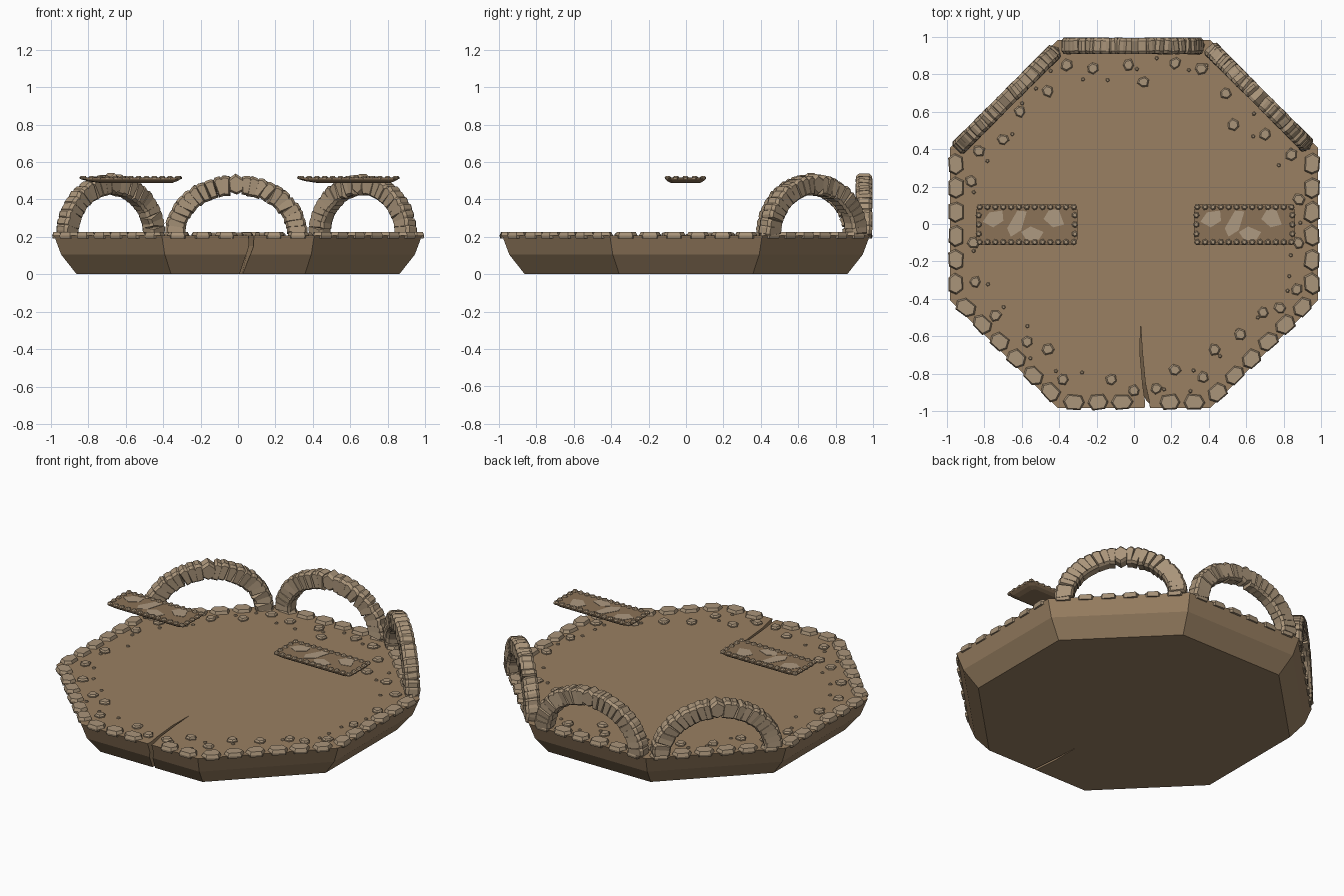
import bpy, bmesh, math, random
from mathutils import Matrix, Vector

if "Cube" in bpy.data.objects:
    bpy.data.objects.remove(bpy.data.objects["Cube"])

random.seed(7)
T, R = Matrix.Translation, Matrix.Rotation
TOP = 0.207


def material(name, rgb):
    m = bpy.data.materials.new(name)
    m.diffuse_color = [(c / 255) ** 2.2 for c in rgb] + [1]
    m.use_nodes = True
    m.node_tree.nodes["Principled BSDF"].inputs["Base Color"].default_value = m.diffuse_color
    return m


EARTH = material("earth", (152, 127, 98))
STONE = material("stone", (168, 147, 121))
SLAB = material("slab", (138, 114, 88))
PALE = material("pale_patch", (172, 152, 128))


def prism(bm, outline, layers, mat=Matrix(), jitter=0.0):
    """Stack scaled copies of an outline; layers are (z, scale, x shift)."""
    pts = [(x + random.uniform(-jitter, jitter), y + random.uniform(-jitter, jitter)) for x, y in outline]
    rings = [[bm.verts.new(mat @ Vector((x * s + dx, y * s, z))) for x, y in pts] for z, s, dx in layers]
    n = len(pts)
    for a, b in zip(rings, rings[1:]):
        for i in range(n):
            bm.faces.new((a[i], a[(i + 1) % n], b[(i + 1) % n], b[i]))
    bm.faces.new(rings[0][::-1])
    bm.faces.new(rings[-1])


def finish(bm, name, mat):
    bmesh.ops.recalc_face_normals(bm, faces=bm.faces)
    me = bpy.data.meshes.new(name)
    bm.to_mesh(me)
    bm.free()
    ob = bpy.data.objects.new(name, me)
    bpy.context.collection.objects.link(ob)
    me.materials.append(mat)
    return ob


def ngon(n, r, phase=0.0):
    return [(r * math.cos(phase + i * math.tau / n), r * math.sin(phase + i * math.tau / n)) for i in range(n)]


def edge(k, along, radius, z):
    """Frame on octagon side k (0 is the front)."""
    return R(k * math.pi / 4, 4, 'Z') @ T((along, -radius, z))


# Octagonal platform with a crack cut through its front
bm = bmesh.new()
octagon = ngon(8, 1 / math.cos(math.pi / 8), math.pi / 8)
prism(bm, octagon, [(0, 0.862, 0), (0.105, 0.945, 0), (TOP, 0.983, 0)])
platform = finish(bm, "platform", EARTH)

bm = bmesh.new()
crack = [(0.03, -0.52), (0.028, -0.7), (0.042, -0.86), (0.055, -0.95), (0.045, -1.1),
         (0.09, -1.1), (0.078, -0.95), (0.056, -0.85), (0.04, -0.68)]
prism(bm, crack, [(-0.05, 1, -0.045), (0.1, 1, -0.012), (0.15, 1, 0.004), (0.3, 1, 0.005)])
cutter = finish(bm, "crack_cutter", EARTH)
cut = platform.modifiers.new("crack", 'BOOLEAN')
cut.object, cut.operation, cut.solver = cutter, 'DIFFERENCE', 'EXACT'
bpy.context.view_layer.objects.active = platform
bpy.ops.object.modifier_apply(modifier="crack")
bpy.data.objects.remove(cutter)

# Flat hexagonal stones around the rim
bm = bmesh.new()
rim_hex = [(-0.058, 0), (-0.036, -0.04), (0.036, -0.04), (0.058, 0), (0.036, 0.04), (-0.036, 0.04)]
for k in range(8):
    for i in range(6):
        if k == 0 and i == 3:
            continue  # gap at the crack
        turn = R(random.uniform(-0.08, 0.08), 4, 'Z')
        prism(bm, rim_hex, [(0, 0.92, 0), (0.014, 1.0, 0), (0.033, 0.84, 0)],
              edge(k, (i - 2.5) * 0.128, 0.952, 0.192) @ turn, 0.004)
finish(bm, "rim_stones", STONE)

# Three arches of wedge stones on the back sides
wedge = [(-0.018, -0.052), (0.018, -0.052), (0.028, 0.045), (0.012, 0.055), (-0.012, 0.055), (-0.028, 0.045)]
keystone = [(0, -0.054), (0.04, -0.03), (0.048, 0.03), (0, 0.06), (-0.048, 0.03), (-0.04, -0.03)]
COUNT = 23
for k, name in ((3, "right_arch"), (4, "back_arch"), (5, "left_arch")):
    bm = bmesh.new()
    for i in range(COUNT):
        t = math.radians(4 + 172 * i / (COUNT - 1))
        mid = i == COUNT // 2
        if abs(i - COUNT // 2) == 1:
            t += math.copysign(0.03, t - math.pi / 2)
        tilt = 0 if mid else random.uniform(-0.12, 0.12)
        m = (edge(k, 0.01, 0.952, 0.218) @ T((0.325 * math.cos(t), 0, 0.258 * math.sin(t)))
             @ R(math.pi / 2 - t + tilt, 4, 'Y') @ R(math.pi / 2, 4, 'X') @ R(tilt * 1.2, 4, 'Y'))
        prism(bm, keystone if mid else wedge,
              [(-0.043, 0.78, 0), (-0.027, 1, 0), (0.027, 1, 0), (0.043, 0.78, 0)], m, 0.004)
    finish(bm, name, STONE)

# Loose stones and small pebbles on the floor
big = [(-.36, .85), (-.22, .83), (-.03, .85), (.05, .76), (.22, .86), (.36, .83), (-.46, .71), (.49, .70),
       (-.61, .60), (.53, .53), (-.70, .45), (.70, .48), (-.83, .39), (.84, .37), (-.87, .23), (.88, .13),
       (.88, -.1), (-.86, -.1), (-.85, -.31), (.87, -.35), (.78, -.45), (-.74, -.49), (-.57, -.63),
       (-.46, -.67), (.69, -.47), (.57, -.59), (.43, -.67), (.37, -.82), (.22, -.78), (.12, -.88),
       (0, -.89), (-.12, -.83), (-.38, -.83)]
bm = bmesh.new()
for x, y in big:
    prism(bm, ngon(6, 0.032, random.random()), [(-0.005, 1, 0), (0.007, 1, 0), (0.016, 0.75, 0)],
          T((x, y, TOP)), 0.004)
finish(bm, "floor_stones", STONE)

bm = bmesh.new()
for k in range(8):
    for i in range(5):
        u = -0.3 + 0.15 * i + random.uniform(-0.04, 0.04)
        if k == 0 and abs(u - 0.05) < 0.05:
            continue
        prism(bm, ngon(5, 0.011, random.random()), [(-0.003, 1, 0), (0.003, 1, 0), (0.008, 0.6, 0)],
              edge(k, u, random.uniform(0.76, 0.9), TOP))
finish(bm, "pebbles", STONE)

# Two floating slabs with beaded borders and pale patches
slab_outline = [(-0.27, -0.08), (-0.245, -0.108), (0.245, -0.108), (0.27, -0.08),
                (0.27, 0.08), (0.245, 0.108), (-0.245, 0.108), (-0.27, 0.08)]
patches = [[(-.235, .015), (-.18, -.015), (-.125, .02), (-.13, .075), (-.2, .065)],
           [(-.105, -.02), (-.085, -.065), (-.03, -.03), (0, .07), (-.05, .075)],
           [(.09, .03), (.14, -.015), (.2, 0), (.17, .08), (.12, .08)],
           [(-.03, -.04), (0, -.085), (.065, -.08), (.09, -.04), (.02, -.01)]]
beads = [(-0.252 + 0.042 * i, s * 0.094) for i in range(13) for s in (-1, 1)]
beads += [(s * 0.257, y) for s in (-1, 1) for y in (-0.05, 0, 0.05)]
for side, cx in (("left", -0.573), ("right", 0.59)):
    at = T((cx, -0.003, 0))
    bm = bmesh.new()
    prism(bm, slab_outline, [(0.487, 0.7, 0.03), (0.497, 0.88, 0.01), (0.507, 0.98, 0), (0.516, 1, 0)], at)
    finish(bm, side + "_floating_slab", SLAB)
    bm = bmesh.new()
    for x, y in beads:
        prism(bm, ngon(6, 0.017, random.random()), [(0.508, 0.9, 0), (0.517, 1, 0), (0.526, 0.6, 0)],
              at @ T((x, y, 0)))
    finish(bm, side + "_slab_beads", STONE)
    bm = bmesh.new()
    for p in patches:
        prism(bm, p, [(0.512, 1, 0), (0.518, 1, 0)], at)
    finish(bm, side + "_slab_patches", PALE)
